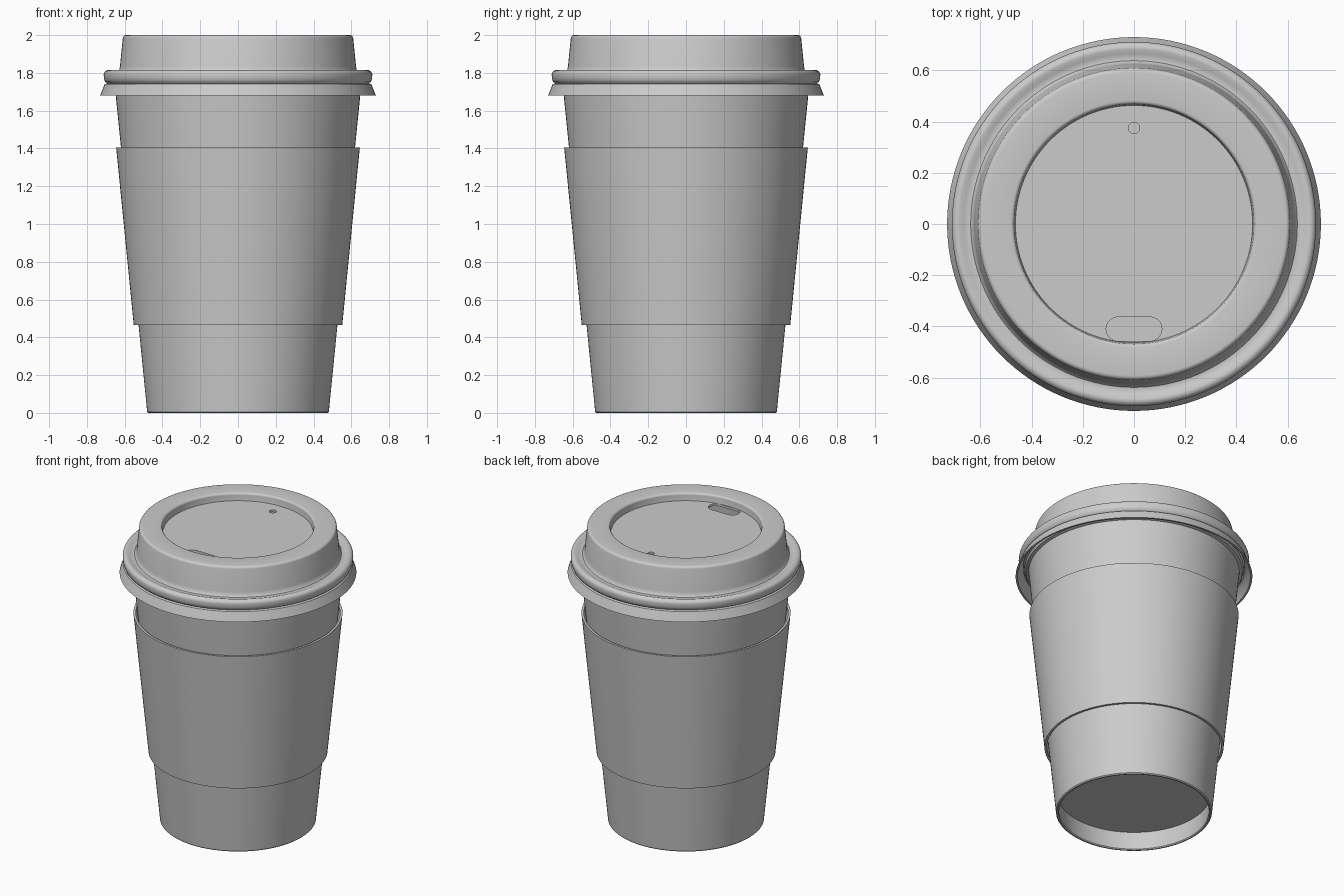
import bpy, bmesh, math
from mathutils import Matrix

cube = bpy.data.objects.get("Cube")
if cube:
    bpy.data.objects.remove(cube, do_unlink=True)

SEG = 128

# Single plain grey material
grey = bpy.data.materials.new("plain_grey")
grey.use_nodes = True
GREY = (0.6, 0.6, 0.6, 1)
grey.diffuse_color = GREY
grey.node_tree.nodes["Principled BSDF"].inputs["Base Color"].default_value = GREY


def finish(bm, name):
    bmesh.ops.remove_doubles(bm, verts=bm.verts, dist=1e-5)
    bmesh.ops.recalc_face_normals(bm, faces=bm.faces)
    mesh = bpy.data.meshes.new(name)
    bm.to_mesh(mesh)
    bm.free()
    mesh.materials.append(grey)
    obj = bpy.data.objects.new(name, mesh)
    bpy.context.collection.objects.link(obj)
    return obj


def lathe(name, profile, closed):
    """Spin an (r, z) profile about z; closed joins its last point to its first."""
    bm = bmesh.new()
    vs = [bm.verts.new((r, 0, z)) for r, z in profile]
    pairs = list(zip(vs, vs[1:])) + ([(vs[-1], vs[0])] if closed else [])
    edges = [bm.edges.new(p) for p in pairs]
    bmesh.ops.spin(bm, geom=vs + edges, cent=(0, 0, 0), axis=(0, 0, 1),
                   angle=2 * math.pi, steps=SEG)
    return finish(bm, name)


def prism(name, points, z0, z1):
    """Upright prism over a 2D outline."""
    bm = bmesh.new()
    face = bm.faces.new([bm.verts.new((x, y, z0)) for x, y in points])
    ext = bmesh.ops.extrude_face_region(bm, geom=[face])
    top = [g for g in ext["geom"] if isinstance(g, bmesh.types.BMVert)]
    bmesh.ops.translate(bm, verts=top, vec=(0, 0, z1 - z0))
    return finish(bm, name)


def arc(cx, cy, r, a0, a1, n):
    return [(cx + r * math.cos(math.radians(a0 + (a1 - a0) * i / n)),
             cy + r * math.sin(math.radians(a0 + (a1 - a0) * i / n)))
            for i in range(n + 1)]


def smooth(obj):
    obj.data.shade_smooth()
    obj.data.set_sharp_from_angle(angle=math.radians(35))


# Tapered cup with a recessed base and a rolled rim hidden by the lid
cup = lathe("cup", [
    (0, 0.13), (0.472, 0.13), (0.462, 0.006), (0.467, 0), (0.475, 0),
    (0.481, 0.006), (0.65, 1.71), (0.668, 1.715), (0.676, 1.73),
    (0.668, 1.745), (0.65, 1.75), (0.638, 1.74), (0.481, 0.15), (0, 0.15)], False)
smooth(cup)

# Sleeve around the middle
sleeve = lathe("sleeve", [
    (0.552, 0.465), (0.645, 1.405), (0.630, 1.405), (0.537, 0.465)], True)
smooth(sleeve)

# Lid: recessed drinking surface, raised rim, snap bead and flared skirt
lid_outer = ([(0, 1.95), (0.463, 1.95), (0.468, 1.985)]
             + arc(0.482, 1.986, 0.014, 180, 90, 4)
             + arc(0.592, 1.982, 0.018, 90, 8, 5)
             + [(0.625, 1.835), (0.629, 1.815), (0.638, 1.805), (0.65, 1.803), (0.665, 1.808)]
             + arc(0.687, 1.791, 0.024, 100, 0, 6)
             + [(0.710, 1.77), (0.704, 1.753), (0.694, 1.745), (0.706, 1.74), (0.730, 1.68)])
lid_inner = [(0.718, 1.68), (0.697, 1.735), (0.683, 1.745), (0.695, 1.77),
             (0.695, 1.79), (0.685, 1.80), (0.665, 1.793), (0.64, 1.79), (0.618, 1.805),
             (0.597, 1.975), (0.586, 1.985), (0.486, 1.985), (0.476, 1.975),
             (0.474, 1.935), (0, 1.935)]
lid = lathe("lid", lid_outer + lid_inner, False)

# Sip opening and vent hole cut through the lid
sip = (arc(0.062, -0.41, 0.047, -90, 90, 12) + arc(-0.062, -0.41, 0.047, 90, 270, 12))
cutters = [prism("sip_cutter", sip, 1.9, 1.97),
           prism("vent_cutter", arc(0, 0.375, 0.022, 0, 337.5, 15), 1.9, 1.97)]
for cutter in cutters:
    cutter.hide_render = True
    mod = lid.modifiers.new("opening", 'BOOLEAN')
    mod.operation, mod.solver, mod.object = 'DIFFERENCE', 'EXACT', cutter
bpy.context.view_layer.update()
cut_mesh = bpy.data.meshes.new_from_object(
    lid.evaluated_get(bpy.context.evaluated_depsgraph_get()))
lid.modifiers.clear()
lid.data = cut_mesh
for cutter in cutters:
    bpy.data.objects.remove(cutter, do_unlink=True)
smooth(lid)
